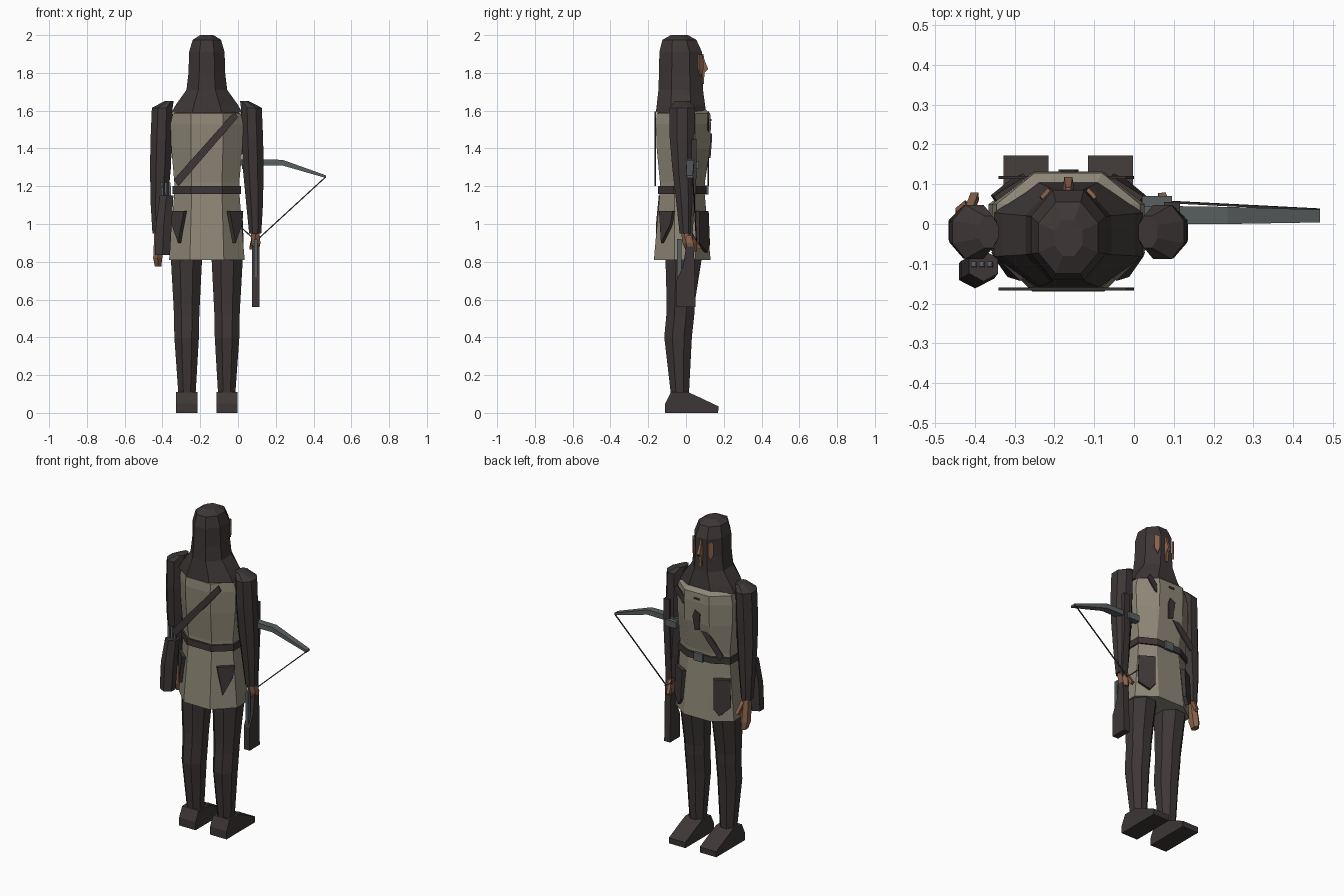
import bpy, bmesh, math
from mathutils import Vector

C = -0.165  # body centre line; the figure faces +y


def mat(name, rgb):
    m = bpy.data.materials.new(name)
    m.diffuse_color = (*rgb, 1)
    return m


DARK = mat("dark_cloth", (0.047, 0.038, 0.037))
KHAKI = mat("khaki_cloth", (0.27, 0.245, 0.185))
SKIN = mat("skin", (0.25, 0.12, 0.07))
STEEL = mat("steel", (0.10, 0.115, 0.115))


def rings_obj(name, rings, m):
    """Skin equal-length rings of points and cap both ends."""
    bm = bmesh.new()
    vs = [[bm.verts.new(p) for p in r] for r in rings]
    n = len(vs[0])
    for a, b in zip(vs, vs[1:]):
        for i in range(n):
            j = (i + 1) % n
            bm.faces.new((a[i], a[j], b[j], b[i]))
    bm.faces.new(vs[0])
    bm.faces.new(vs[-1])
    bmesh.ops.recalc_face_normals(bm, faces=bm.faces)
    me = bpy.data.meshes.new(name)
    bm.to_mesh(me)
    bm.free()
    me.materials.append(m)
    ob = bpy.data.objects.new(name, me)
    bpy.context.collection.objects.link(ob)
    return ob


def loft(name, specs, m, n=8):
    """specs: (z, centre x, centre y, half width, half depth)."""
    k = 1 / math.cos(math.pi / n)
    rings = []
    for z, cx, cy, rx, ry in specs:
        ang = [math.pi / n + 2 * math.pi * i / n for i in range(n)]
        rings.append([(cx + rx * k * math.cos(a), cy + ry * k * math.sin(a), z) for a in ang])
    return rings_obj(name, rings, m)


def body_ring(z, w, f, yf, yb, sf=0.05, sb=-0.06):
    """Flat-fronted octagon used for the tunic and belt."""
    pts = [(f, yf), (w, sf), (w, sb), (f, yb), (-f, yb), (-w, sb), (-w, sf), (-f, yf)]
    return [(C + x, y, z) for x, y in pts]


def box(name, x, y, z, m):
    """Box from (min, max) pairs."""
    return rings_obj(name, [[(x[0], y[0], h), (x[1], y[0], h), (x[1], y[1], h), (x[0], y[1], h)]
                            for h in z], m)


def plate(name, pts, push, m):
    """Thin plate: outline moved both ways along push."""
    p = Vector(push)
    return rings_obj(name, [[Vector(q) - p for q in pts], [Vector(q) + p for q in pts]], m)


def rod(name, a, b, r, m):
    a, b = Vector(a), Vector(b)
    d = (b - a).normalized()
    u = d.orthogonal().normalized() * r
    v = d.cross(u)
    return rings_obj(name, [[p + u, p + v, p - u, p - v] for p in (a, b)], m)


# Tunic and belt
rings_obj("tunic", [
    body_ring(0.81, 0.20, 0.09, 0.13, -0.17),
    body_ring(1.17, 0.172, 0.08, 0.098, -0.138),
    body_ring(1.22, 0.172, 0.08, 0.10, -0.138),
    body_ring(1.40, 0.188, 0.085, 0.128, -0.155),
    body_ring(1.53, 0.192, 0.085, 0.132, -0.16),
    body_ring(1.585, 0.18, 0.085, 0.128, -0.155),
    body_ring(1.61, 0.12, 0.07, 0.10, -0.11),
], KHAKI)
rings_obj("belt", [body_ring(z, 0.181, 0.084, 0.108, -0.148, 0.055, -0.065)
                   for z in (1.16, 1.2)], DARK)
box("belt_buckle", (C - 0.03, C + 0.03), (0.10, 0.118), (1.155, 1.205), STEEL)

# Hood with shoulder cape
loft("hood", [
    (1.59, C, -0.027, 0.187, 0.133), (1.63, C, -0.027, 0.165, 0.128),
    (1.71, C, -0.028, 0.108, 0.118), (1.80, C, -0.028, 0.097, 0.115),
    (1.91, C, -0.028, 0.094, 0.113), (1.975, C, -0.035, 0.075, 0.09),
    (2.0, C, -0.035, 0.035, 0.045)], DARK)

# Face showing through the hood
rings_obj("nose", [[(C - w, 0.07, z), (C + w, 0.07, z), (C + w * 0.6, y, z), (C - w * 0.6, y, z)]
                   for z, w, y in ((1.74, 0.014, 0.094), (1.80, 0.016, 0.098), (1.82, 0.017, 0.118),
                                   (1.87, 0.012, 0.097), (1.90, 0.01, 0.092))], SKIN)
for s in (-1, 1):
    plate("cheek", [(C + s * x, y, z) for x, y, z in (
        (0.048, 0.087, 1.89), (0.068, 0.066, 1.90), (0.07, 0.064, 1.82), (0.056, 0.079, 1.78),
        (0.047, 0.088, 1.82))], (s * 0.003, 0.004, 0), SKIN)

for s in (-1, 1):
    def X(o):
        return C + s * o

    # Arm and hand
    loft("arm", [(0.95, X(0.256), 0.0, 0.032, 0.034), (1.10, X(0.253), -0.005, 0.044, 0.045),
                 (1.29, X(0.246), -0.015, 0.055, 0.057), (1.45, X(0.241), -0.02, 0.057, 0.066),
                 (1.615, X(0.236), -0.02, 0.055, 0.068), (1.65, X(0.20), -0.02, 0.024, 0.04)], DARK)
    drop = 0.08 if s < 0 else 0.0
    loft("hand", [(0.855 - drop, X(0.258), 0.03, 0.017, 0.025), (0.90 - drop, X(0.26), 0.02, 0.024, 0.034),
                  (0.955, X(0.256), 0.005, 0.022, 0.026)], SKIN, 6)
    rod("thumb", (X(0.25), 0.03, 0.94), (X(0.235), 0.07, 0.87), 0.014, SKIN)

    # Leg and shoe
    loft("leg", [(0.09, X(0.105), -0.032, 0.045, 0.047), (0.40, X(0.107), -0.042, 0.065, 0.073),
                 (0.52, X(0.107), -0.03, 0.067, 0.074), (0.58, X(0.107), -0.028, 0.07, 0.074),
                 (0.86, X(0.108), -0.01, 0.085, 0.10)], DARK)
    side = [(-0.11, 0), (0.17, 0), (0.172, 0.035), (0.15, 0.045), (0.055, 0.09), (0.01, 0.11),
            (-0.08, 0.11), (-0.11, 0.05)]
    rings_obj("shoe", [[(X(o), y, z) for y, z in side] for o in (0.05, 0.163)], DARK)

    # Pointed flaps on the skirt, back and front
    plate("back_flap", [(X(0.113), -0.135, 1.07), (X(0.185), -0.063, 1.07), (X(0.18), -0.075, 1.0),
                        (X(0.145), -0.125, 0.90)], (s * 0.008, -0.008, 0), DARK)
    plate("front_flap", [(X(0.10), 0.108, 1.07), (X(0.18), 0.058, 1.07), (X(0.187), 0.06, 0.90),
                         (X(0.135), 0.102, 0.85), (X(0.105), 0.115, 0.89)], (s * 0.008, 0.012, 0), DARK)

# Shoulder strap, across the back and chest
for name, y in (("back_strap", -0.163), ("front_strap", 0.117)):
    plate(name, [(-0.02, y, 1.595), (0.0, y, 1.565), (-0.315, y, 1.20), (-0.34, y, 1.235)],
          (0, 0.004, 0), DARK)
plate("chest_patch", [(C - 0.025, 0.132, 1.46), (C + 0.01, 0.132, 1.48), (C + 0.025, 0.132, 1.44),
                      (C + 0.015, 0.125, 1.35), (C - 0.015, 0.125, 1.36)], (0, 0.005, 0), DARK)
box("collar_slit", (C - 0.018, C + 0.018), (0.125, 0.136), (1.545, 1.555), DARK)

# Quiver and bolts
loft("quiver", [(0.835, -0.40, -0.12, 0.04, 0.036), (1.00, -0.393, -0.115, 0.042, 0.038),
                (1.15, -0.378, -0.105, 0.036, 0.034)], DARK, 6)
for i in range(3):
    x = -0.40 + 0.02 * i
    rod("bolt", (x, -0.105, 1.12), (x - 0.003, -0.10, 1.22), 0.009, STEEL)

# Crossbow hanging from the right hand
G = 0.095
stock = [(-0.05, 0.56), (0.05, 0.56), (0.045, 0.80), (0.035, 0.95), (0.055, 1.25), (0.055, 1.45),
         (0.02, 1.45), (0.01, 0.95), (-0.015, 0.78), (-0.05, 0.70)]
rings_obj("crossbow_stock", [[(x, y, z) for y, z in stock] for x in (G - 0.02, G + 0.02)], DARK)
box("crossbow_trigger", (G - 0.01, G + 0.008), (-0.048, -0.025), (0.72, 0.92), STEEL)
box("crossbow_bracket", (0.02, G), (0.035, 0.07), (1.29, 1.33), STEEL)
for s in (-1, 1):
    limb = ((0.0, 1.325, 0.016, 0.0, 0.045), (0.14, 1.325, 0.015, 0.0, 0.043),
            (0.372, 1.25, 0.007, 0.004, 0.036))
    rings_obj("crossbow_limb", [[(G + s * o, a, z - t), (G + s * o, b, z - t),
                                 (G + s * o, b, z + t), (G + s * o, a, z + t)]
                                for o, z, t, a, b in limb], STEEL)
    rod("crossbow_string", (G + s * 0.37, 0.036, 1.25), (G, 0.055, 0.91), 0.004, DARK)
